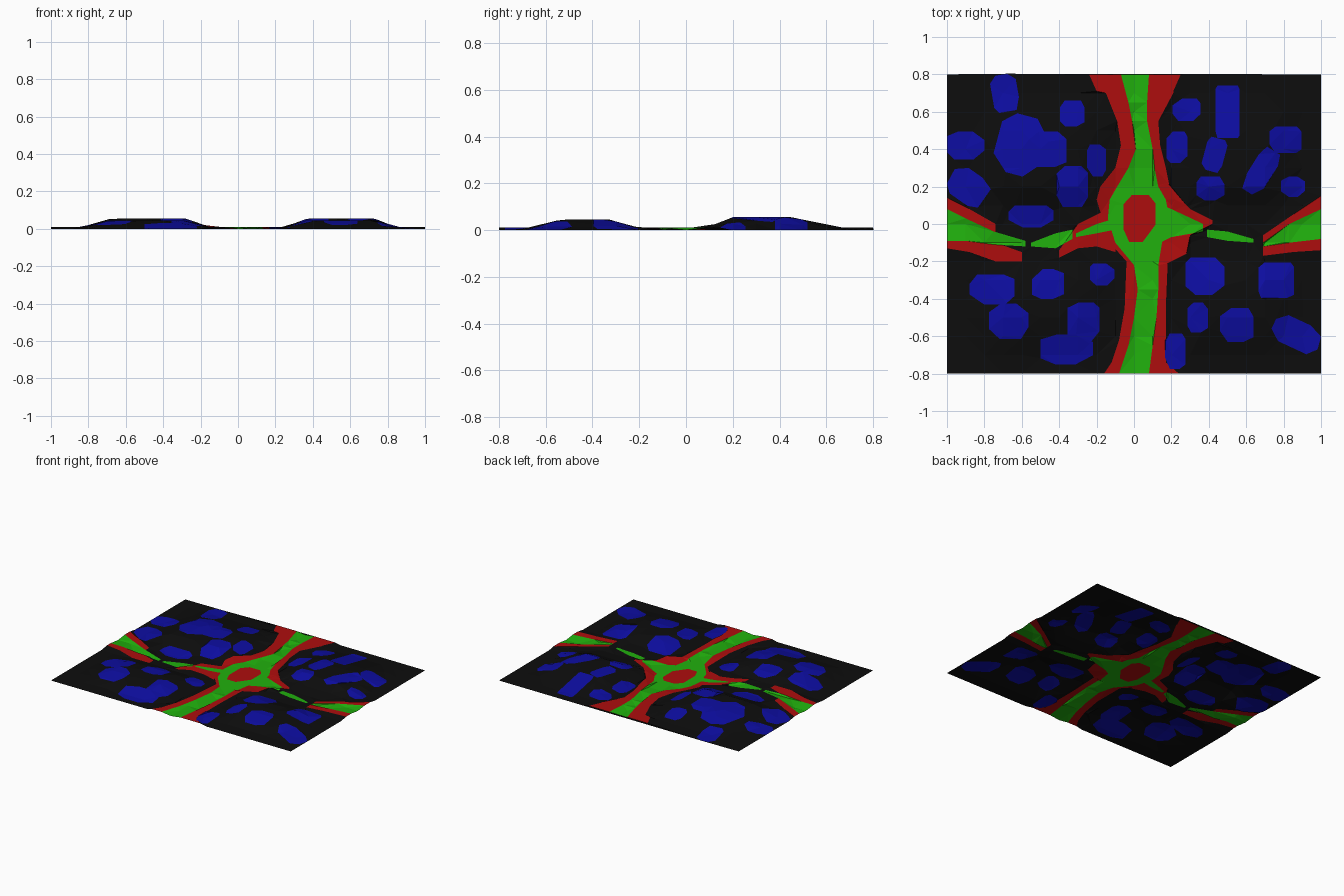
import bpy
import bmesh
import math
import random
from mathutils import Vector
from mathutils.geometry import delaunay_2d_cdt, intersect_point_line

random.seed(4)
cube = bpy.data.objects.get("Cube")
if cube:
    bpy.data.objects.remove(cube, do_unlink=True)

HALF_X, HALF_Y = 1.0, 0.8
CURB_HEIGHT = 0.01


def make_material(name, colour):
    material = bpy.data.materials.new(name)
    material.use_nodes = True
    material.diffuse_color = (*colour, 1)
    shader = material.node_tree.nodes["Principled BSDF"]
    shader.inputs["Base Color"].default_value = (*colour, 1)
    shader.inputs["Roughness"].default_value = 1
    return material


materials = [
    make_material("black ground", (0.004, 0.004, 0.004)),
    make_material("red verge", (0.42, 0.004, 0.004)),
    make_material("green path", (0.015, 0.44, 0.004)),
    make_material("blue patch", (0.004, 0.004, 0.36)),
]
BLACK, RED, GREEN, BLUE = range(len(materials))

# Each region is an outline with a colour; later regions cover earlier ones
regions = []


def strip(colour, axis, rows):
    """Band along one axis from rows of (position, low side, high side)."""
    low = [(position, a) for position, a, b in rows]
    high = [(position, b) for position, a, b in reversed(rows)]
    outline = low + high
    if axis == "y":
        outline = [(x, y) for y, x in outline]
    regions.append((colour, [Vector(p) for p in outline]))


def patch(x, y, width, height, tilt=0.0, colour=BLUE, cut=0.5):
    """Irregular stone shape: a box with unevenly cut corners."""
    outline = []
    for sx, sy in ((1, 1), (-1, 1), (-1, -1), (1, -1)):
        a, b = (1 - cut * random.uniform(0.5, 1.4) for _ in range(2))
        corner = [Vector((sx, sy * b)), Vector((sx * a, sy))]
        outline += corner if sx == sy else corner[::-1]
    turn = math.radians(tilt)
    points = []
    for p in outline:
        px, py = p.x * width / 2, p.y * height / 2
        rx = x + px * math.cos(turn) - py * math.sin(turn)
        ry = y + px * math.sin(turn) + py * math.cos(turn)
        points.append(Vector((max(-HALF_X, min(HALF_X, rx)), ry)))
    regions.append((colour, points))


# Red verges: long crossing band, then the side branches
strip(RED, "y", [
    (-0.8, -0.16, 0.24), (-0.74, -0.12, 0.17), (-0.62, -0.08, 0.17),
    (-0.45, -0.05, 0.17), (-0.2, -0.04, 0.18), (-0.1, -0.13, 0.2),
    (0.13, -0.2, 0.22), (0.2, -0.18, 0.19), (0.3, -0.1, 0.17),
    (0.42, -0.07, 0.14), (0.55, -0.09, 0.13), (0.7, -0.15, 0.21),
    (0.71, -0.2, 0.21), (0.8, -0.24, 0.25)])
strip(RED, "x", [(-1, -0.13, 0.14), (-0.88, -0.15, 0.08), (-0.74, -0.2, 0.0)])
strip(RED, "x", [(-0.74, -0.2, -0.1), (-0.6, -0.2, -0.15)])
strip(RED, "x", [(-0.4, -0.18, -0.14), (-0.3, -0.13, 0.0),
                 (-0.2, -0.12, 0.05), (-0.1, -0.15, 0.1)])
strip(RED, "x", [(0.1, -0.2, 0.2), (0.18, -0.21, 0.22), (0.28, -0.16, 0.1),
                 (0.3, -0.06, 0.08), (0.42, 0.0, 0.02)])
strip(RED, "x", [(0.69, -0.17, -0.06), (0.85, -0.15, 0.05), (1, -0.14, 0.15)])

# Green path: main run, branches and broken pieces
strip(GREEN, "y", [
    (-0.8, -0.08, 0.08), (-0.65, -0.03, 0.1), (-0.5, 0.0, 0.12),
    (-0.35, 0.02, 0.13), (-0.22, 0.0, 0.13), (-0.1, -0.1, 0.15),
    (0.03, -0.14, 0.19), (0.13, -0.13, 0.17), (0.2, -0.09, 0.13),
    (0.3, -0.03, 0.11), (0.4, 0.01, 0.1), (0.55, -0.01, 0.07),
    (0.65, -0.03, 0.07), (0.8, -0.07, 0.08)])
strip(GREEN, "x", [(-1, -0.09, 0.08), (-0.9, -0.09, 0.03),
                   (-0.75, -0.11, -0.04), (-0.58, -0.12, -0.09)])
strip(GREEN, "x", [(-0.55, -0.12, -0.1), (-0.42, -0.13, -0.05),
                   (-0.33, -0.08, -0.03)])
strip(GREEN, "x", [(-0.31, -0.07, -0.05), (-0.2, -0.05, 0.0),
                   (-0.1, -0.03, 0.03)])
strip(GREEN, "x", [(0.1, -0.12, 0.12), (0.2, -0.07, 0.08), (0.37, -0.04, 0.0)])
strip(GREEN, "x", [(0.39, -0.07, -0.03), (0.5, -0.09, -0.04),
                   (0.64, -0.1, -0.08)])
strip(GREEN, "x", [(0.69, -0.12, -0.1), (0.83, -0.1, 0.0), (1, -0.08, 0.08)])

# Red island in the middle of the path
patch(x=0.03, y=0.03, width=0.17, height=0.25, colour=RED, cut=0.6)

# Blue patches, back left of the sheet
patch(x=-0.69, y=0.7, width=0.14, height=0.2, tilt=10)
patch(x=-0.9, y=0.42, width=0.2, height=0.15)
patch(x=-0.89, y=0.2, width=0.22, height=0.17, tilt=-35)
patch(x=-0.6, y=0.42, width=0.27, height=0.32, tilt=-15)
patch(x=-0.46, y=0.4, width=0.2, height=0.19)
patch(x=-0.33, y=0.59, width=0.13, height=0.14)
patch(x=-0.33, y=0.2, width=0.17, height=0.22)
patch(x=-0.2, y=0.34, width=0.1, height=0.17)
patch(x=-0.55, y=0.04, width=0.24, height=0.12)
# Back right
patch(x=0.28, y=0.61, width=0.15, height=0.12)
patch(x=0.5, y=0.6, width=0.13, height=0.28, cut=0.2)
patch(x=0.23, y=0.41, width=0.11, height=0.17)
patch(x=0.43, y=0.37, width=0.11, height=0.18, tilt=-15)
patch(x=0.41, y=0.19, width=0.15, height=0.13)
patch(x=0.68, y=0.28, width=0.12, height=0.26, tilt=-32)
patch(x=0.81, y=0.45, width=0.17, height=0.14)
patch(x=0.85, y=0.2, width=0.13, height=0.11)
# Front left
patch(x=-0.76, y=-0.35, width=0.24, height=0.16)
patch(x=-0.67, y=-0.52, width=0.21, height=0.19)
patch(x=-0.46, y=-0.32, width=0.17, height=0.16)
patch(x=-0.17, y=-0.27, width=0.13, height=0.12)
patch(x=-0.27, y=-0.53, width=0.17, height=0.22)
patch(x=-0.36, y=-0.67, width=0.28, height=0.16)
# Front right
patch(x=0.38, y=-0.28, width=0.21, height=0.2)
patch(x=0.76, y=-0.3, width=0.19, height=0.19, cut=0.3)
patch(x=0.34, y=-0.5, width=0.11, height=0.16)
patch(x=0.55, y=-0.54, width=0.18, height=0.18)
patch(x=0.87, y=-0.59, width=0.27, height=0.15, tilt=-25)
patch(x=0.22, y=-0.68, width=0.11, height=0.19)


def plateau(value, start, full, fade, end):
    rise = (value - start) / (full - start)
    fall = (end - value) / (end - fade)
    return max(0.0, min(1.0, rise, fall))


def hill(x, y):
    """Four low mounds, one in each quarter of the sheet."""
    across = max(plateau(x, -0.87, -0.68, -0.28, -0.12),
                 plateau(x, 0.22, 0.37, 0.73, 0.87))
    back = plateau(y, 0.06, 0.2, 0.45, 0.72)
    front = plateau(y, -0.72, -0.53, -0.33, -0.18)
    return across * (0.055 * back + 0.046 * front)


def inside(point, outline):
    hit = False
    for a, b in zip(outline, outline[1:] + outline[:1]):
        if (a.y > point.y) != (b.y > point.y):
            if point.x < a.x + (point.y - a.y) * (b.x - a.x) / (b.y - a.y):
                hit = not hit
    return hit


# Flat layout: a regular grid of points joined with every region outline
COLUMNS, ROWS = 20, 16
points = [Vector((HALF_X * (2 * i / COLUMNS - 1), HALF_Y * (2 * j / ROWS - 1)))
          for i in range(COLUMNS + 1) for j in range(ROWS + 1)]
edges = []
for colour, outline in regions:
    first, count = len(points), len(outline)
    points += outline
    edges += [(first + k, first + (k + 1) % count) for k in range(count)]
layout = delaunay_2d_cdt(points, edges, [], 0, 0.0005)

# Ground sheet: lift the layout into mounds and colour it by region
bm = bmesh.new()
verts = [bm.verts.new((p.x, p.y, hill(p.x, p.y))) for p in layout[0]]
for triangle in layout[2]:
    face = bm.faces.new([verts[k] for k in triangle])
    centre = face.calc_center_median()
    for colour, outline in regions:
        if inside(centre, outline):
            face.material_index = colour
bm.normal_update()
for face in bm.faces:
    if face.normal.z < 0:
        face.normal_flip()

# Raise the outer verges slightly above the path
for vert in bm.verts:
    touching = {face.material_index for face in vert.link_faces}
    if RED in touching and vert.co.xy.length > 0.25:
        vert.co.z = max(vert.co.z, CURB_HEIGHT)

mesh = bpy.data.meshes.new("ground_sheet")
bm.to_mesh(mesh)
bm.free()
for material in materials:
    mesh.materials.append(material)
sheet = bpy.data.objects.new("ground_sheet", mesh)
bpy.context.collection.objects.link(sheet)
